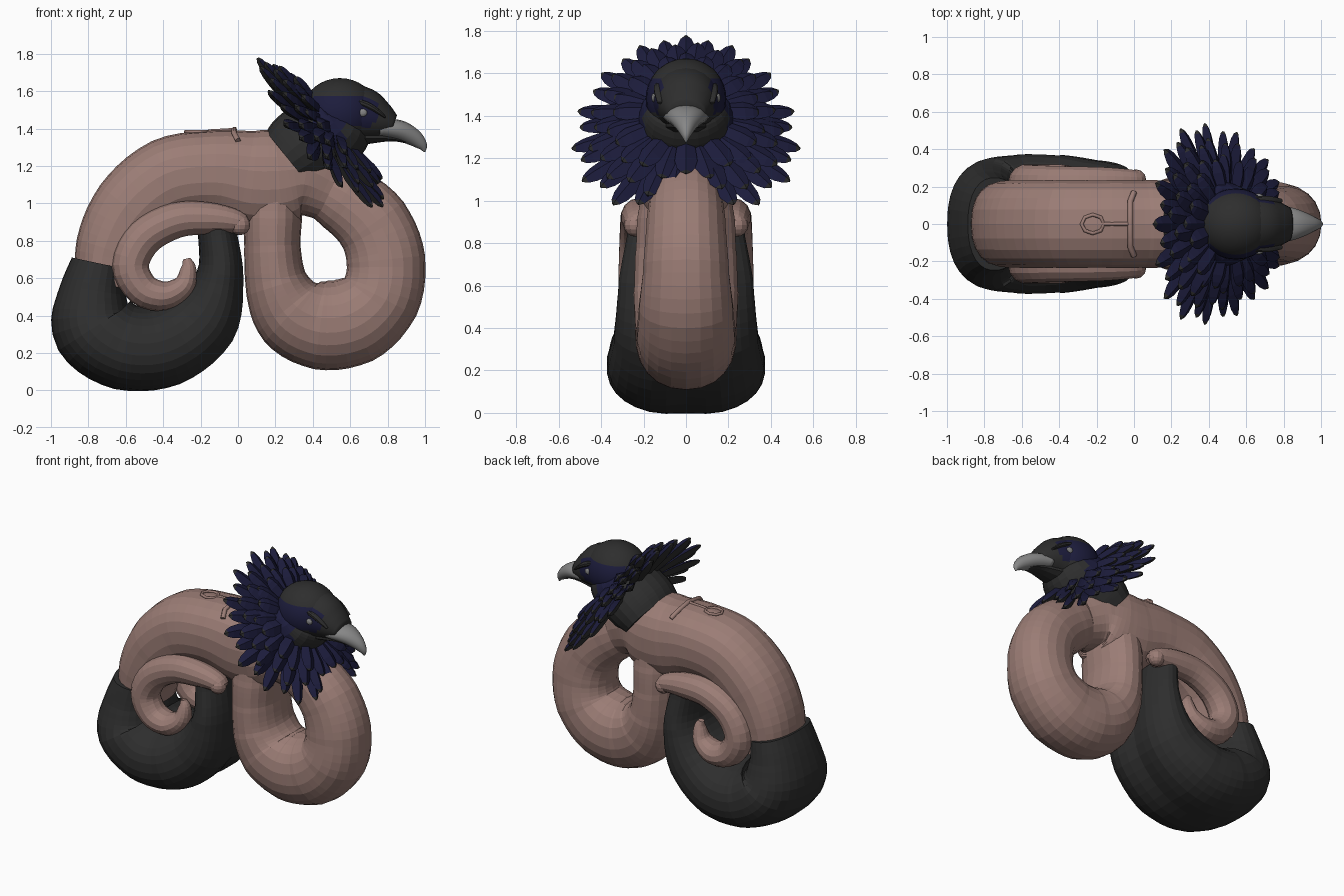
import bpy, bmesh, math
from mathutils import Vector

if "Cube" in bpy.data.objects:
    bpy.data.objects.remove(bpy.data.objects["Cube"])


def material(name, r, g, b):
    m = bpy.data.materials.new(name)
    m.diffuse_color = (r, g, b, 1)
    m.use_nodes = True
    m.node_tree.nodes["Principled BSDF"].inputs["Base Color"].default_value = m.diffuse_color
    return m


PINK = material("dusty pink skin", 0.33, 0.205, 0.18)
DARK = material("charcoal", 0.027, 0.027, 0.027)
NAVY = material("navy feather", 0.012, 0.012, 0.046)
GRAY = material("beak gray", 0.24, 0.24, 0.24)


def finish(bm, name, mats, smooth=False):
    bmesh.ops.recalc_face_normals(bm, faces=bm.faces[:])
    me = bpy.data.meshes.new(name)
    bm.to_mesh(me)
    bm.free()
    for m in mats:
        me.materials.append(m)
    for p in me.polygons:
        p.use_smooth = smooth
    ob = bpy.data.objects.new(name, me)
    bpy.context.collection.objects.link(ob)
    return ob


def spline(pts, steps):
    """Catmull-Rom samples through tuples of any length."""
    p = [Vector(q) for q in pts]
    p = [2 * p[0] - p[1]] + p + [2 * p[-1] - p[-2]]
    out = []
    for i in range(1, len(p) - 2):
        a, b, c, d = p[i - 1:i + 3]
        for j in range(steps):
            t = j / steps
            out.append(0.5 * (2 * b + (c - a) * t + (2 * a - 5 * b + 4 * c - d) * t * t
                              + (3 * b - a - 3 * c + d) * t ** 3))
    return out + [p[-2]]


def tube(name, pts, mats, y=0, sides=22, steps=5, power=2.3, rib=0, notch=0, rule=None, smooth=False):
    """Loft along a path in the xz plane; pts are (x, z, in-plane radius, y radius)."""
    s = spline(pts, steps)
    bm = bmesh.new()
    rings = []
    for i, c in enumerate(s):
        t = s[min(i + 1, len(s) - 1)] - s[max(i - 1, 0)]
        n = Vector((t[1], -t[0])).normalized()
        grow = 1 + rib * (1 - (i % steps) / steps)
        groove = notch * min(1, max(0, 2.5 * i / len(s) - 1))
        ring = []
        for k in range(sides):
            a = 2 * math.pi * k / sides
            ca, sa = math.cos(a), math.sin(a)
            ca = math.copysign(abs(ca) ** (2 / power), ca)
            sa = math.copysign(abs(sa) ** (2 / power), sa)
            d = min(a, 2 * math.pi - a)
            r = max(c[2], 0.003) * grow * (1 - groove * math.exp(-(d / 0.25) ** 2))
            ring.append(bm.verts.new((c[0] + n.x * r * ca, y + max(c[3], 0.003) * grow * sa,
                                      c[1] + n.y * r * ca)))
        rings.append(ring)
    for a, b in zip(rings, rings[1:]):
        for k in range(sides):
            l = (k + 1) % sides
            bm.faces.new((a[k], a[l], b[l], b[k]))
    bm.faces.new(rings[0])
    bm.faces.new(rings[-1])
    if rule:
        for f in bm.faces:
            f.material_index = rule(f.calc_center_median())
    return finish(bm, name, mats, smooth)


# Arched back, thickened where the coil leaves it
tube("arched_body", [(-.71, .56, .15, .22), (-.68, .75, .19, .23), (-.57, .96, .215, .235),
                     (-.37, 1.12, .23, .235), (-.12, 1.155, .235, .235), (.08, 1.125, .265, .235),
                     (.22, 1.125, .265, .23), (.36, 1.14, .215, .2), (.5, 1.08, .18, .16)],
     [PINK], rib=.008)

# Looped chest coil
tube("looped_coil", [(.19, 1.12, .16, .2), (.185, .92, .155, .228), (.185, .74, .15, .238),
                     (.21, .56, .17, .245), (.29, .42, .215, .24), (.44, .35, .235, .235),
                     (.62, .375, .235, .23), (.76, .5, .215, .22), (.79, .7, .208, .2),
                     (.72, .89, .2, .185), (.56, 1.03, .185, .165), (.38, 1.12, .15, .14)],
     [PINK], rib=.015, power=2.15)

# Dark lower body with a groove underneath
tube("dark_lower_body", [(-.745, .68, .145, .245), (-.78, .5, .185, .29), (-.765, .34, .23, .345),
                         (-.6, .23, .23, .37), (-.38, .238, .228, .365), (-.18, .38, .205, .335),
                         (-.09, .62, .13, .315), (-.11, .88, .105, .27)],
     [DARK], sides=30, power=2.3, rib=.012, notch=.25)

# Curled tail arms, one each side
for side, y in (("left", .22), ("right", -.22)):
    tube(side + "_curled_arm", [(.03, .87, .03, .05), (0, .9, .06, .07), (-.15, .92, .085, .085),
                                (-.33, .91, .095, .09), (-.5, .82, .1, .095), (-.575, .67, .098, .1),
                                (-.51, .54, .09, .1), (-.39, .505, .078, .1), (-.29, .56, .06, .075),
                                (-.265, .65, .042, .045), (-.275, .705, .02, .02)],
         [PINK], y=y, sides=14, steps=4, power=2)
    # Knob at the joint
    bm = bmesh.new()
    bmesh.ops.create_uvsphere(bm, u_segments=12, v_segments=8, radius=.055)
    for v in bm.verts:
        v.co += Vector((.01, y * 1.08, .885))
    finish(bm, side + "_knob", [PINK])


# Small tie on the back
def cord(name, pts, r, cyclic=False):
    cu = bpy.data.curves.new(name, "CURVE")
    cu.dimensions = "3D"
    cu.bevel_depth = r
    cu.bevel_resolution = 1
    cu.use_fill_caps = True
    sp = cu.splines.new("POLY")
    sp.points.add(len(pts) - 1)
    for p, q in zip(sp.points, pts):
        p.co = (*q, 1)
    sp.use_cyclic_u = cyclic
    cu.materials.append(PINK)
    ob = bpy.data.objects.new(name, cu)
    bpy.context.collection.objects.link(ob)


cord("back_cross_cord", [(0, -.17, 1.335), (-.02, -.12, 1.375), (-.02, 0, 1.395), (-.02, .12, 1.375),
                         (0, .17, 1.335)], .016)
cord("back_loop_cord", [(-.22 + .06 * math.cos(a * .785), .05 * math.sin(a * .785), 1.383)
                        for a in range(8)], .01, True)
cord("back_long_cord", [(-.16, 0, 1.387), (-.02, 0, 1.395)], .01)


# Neck, skull and face, with navy cheeks
def cheek(c):
    low = 1.3 if c.x < .56 else 1.42
    return int(abs(c.y) > .06 and low < c.z < 1.585 - .25 * max(0, c.x - .6) and .39 < c.x < .75)


tube("neck", [(.27, 1.235, .19, .235), (.34, 1.29, .215, .245), (.45, 1.36, .22, .235),
              (.53, 1.41, .2, .21), (.57, 1.46, .16, .17)], [DARK, NAVY], rule=cheek, power=2)
bm = bmesh.new()
bmesh.ops.create_uvsphere(bm, u_segments=28, v_segments=18, radius=1)
for v in bm.verts:
    v.co = Vector((.545 + v.co.x * .205, v.co.y * .19, 1.48 + v.co.z * .19))
for f in bm.faces:
    f.material_index = cheek(f.calc_center_median())
finish(bm, "skull", [DARK, NAVY], True)
tube("face", [(.5, 1.48, .165, .175), (.66, 1.47, .155, .155), (.76, 1.44, .11, .125),
              (.83, 1.415, .06, .09)], [DARK, NAVY], rule=cheek, power=2, smooth=True)

# Hooked beak
tube("beak", [(.76, 1.4, .05, .11), (.86, 1.39, .056, .085), (.94, 1.352, .046, .05),
              (.985, 1.31, .028, .024), (.998, 1.275, .004, .004)], [GRAY], sides=14, power=2, smooth=True)
tube("lower_beak", [(.68, 1.36, .045, .1), (.82, 1.35, .018, .06), (.92, 1.325, .008, .025)],
     [DARK], sides=10, power=2)

# Eyes and brow ridges
for side, s in (("left", 1), ("right", -1)):
    bm = bmesh.new()
    bmesh.ops.create_uvsphere(bm, u_segments=12, v_segments=8, radius=.026)
    for v in bm.verts:
        v.co = Vector((.665 + v.co.x, s * .15 + v.co.y * .5, 1.485 + v.co.z * .8))
    finish(bm, side + "_eye", [GRAY])
    tube(side + "_brow", [(.58, 1.555, .01, .02), (.65, 1.54, .018, .025), (.72, 1.51, .016, .025),
                          (.79, 1.46, .006, .01)], [DARK], y=s * .125, sides=10)

# Feather ruff: layered leaves around a tilted axis, navy in front, dark behind and at the tips
CEN = Vector((.45, 0, 1.37))
AXIS, UP, ACROSS = Vector((.79, 0, .61)), Vector((-.61, 0, .79)), Vector((0, 1, 0))
PROFILE = [(0, .5), (.35, .85), (.65, 1), (.85, .8), (.95, .5), (1, .12)]


def ruff(name, count, r0, r1, width, lift, shift):
    bm = bmesh.new()
    for i in range(count):
        a = 2 * math.pi * (i + shift) / count
        low = max(0, -math.cos(a))
        out = UP * math.cos(a) + ACROSS * math.sin(a)
        side = ACROSS * math.cos(a) - UP * math.sin(a)
        length = r1 * (1 - .06 * (i % 2)) * (1 + .11 * low)
        rows = []
        for t, w in PROFILE:
            r = r0 + (length - r0) * t
            back = (.11 * math.sin(a) ** 2 - .045 * low) * (r / .53) ** 1.5
            c = CEN + out * r + AXIS * (lift - back + .02 * (i % 2))
            h = .026 * w + .003
            rows.append([bm.verts.new(c + d) for d in
                         (side * width * w, AXIS * h, -side * width * w, -AXIS * h)])
        for j, (p, q) in enumerate(zip(rows, rows[1:])):
            for k in range(4):
                f = bm.faces.new((p[k], p[(k + 1) % 4], q[(k + 1) % 4], q[k]))
                f.material_index = int(k > 1 or j > 3)
        bm.faces.new(rows[0])
        bm.faces.new(rows[-1]).material_index = 1
    finish(bm, name, [NAVY, DARK])


ruff("ruff_outer_feathers", 30, .17, .535, .05, -.025, 0)
ruff("ruff_middle_feathers", 26, .16, .46, .054, .02, .5)
ruff("ruff_inner_feathers", 22, .15, .37, .054, .055, 0)
